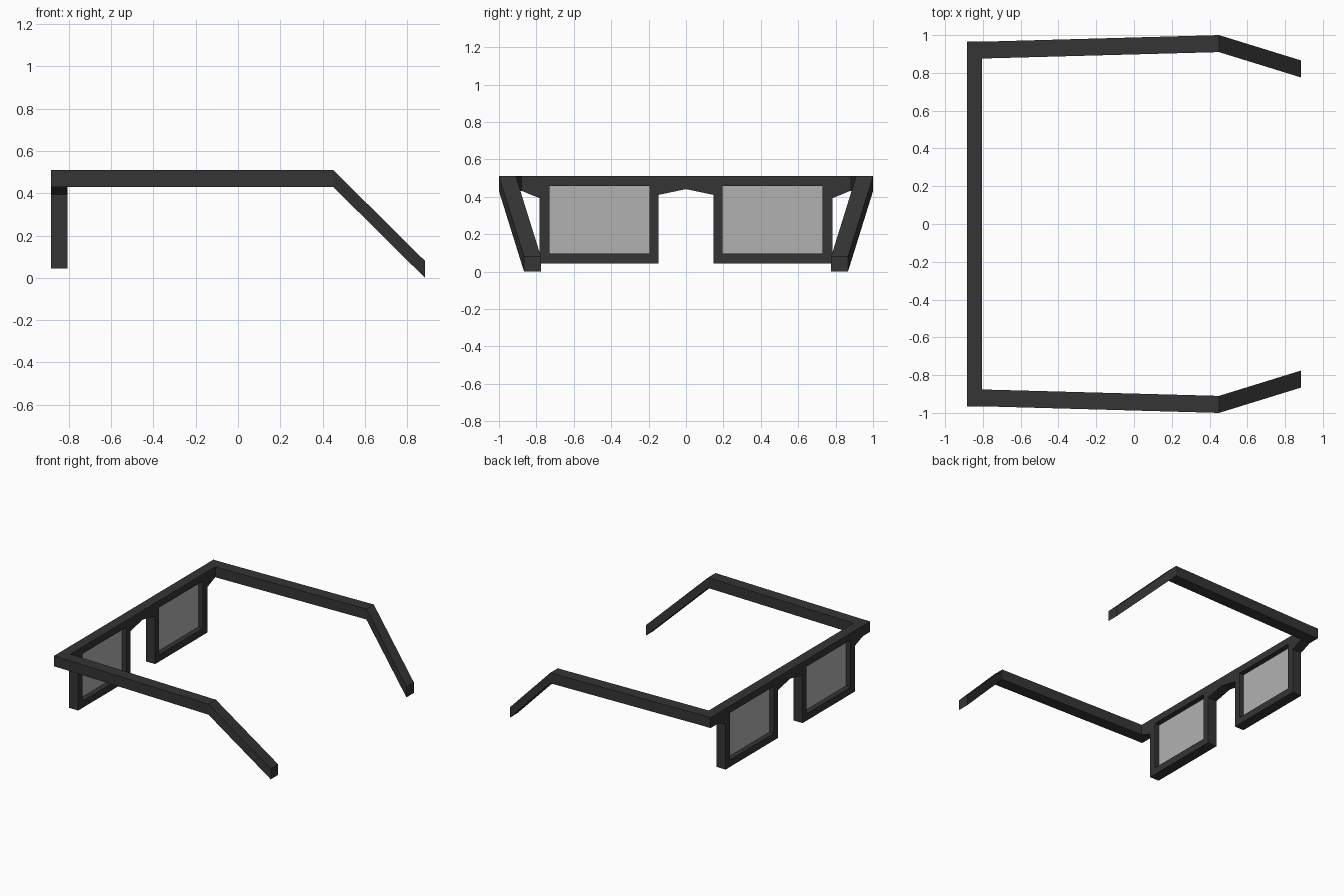
import bpy, bmesh
from math import radians

if "Cube" in bpy.data.objects:
    bpy.data.objects.remove(bpy.data.objects["Cube"])

FRONT, BACK = -0.884, -0.806      # front frame depth range
MID = (FRONT + BACK) / 2
TOP, UNDER = 0.51, 0.43           # top bar heights


def material(name, rgba):
    m = bpy.data.materials.new(name)
    m.diffuse_color = rgba
    m.use_nodes = True
    m.node_tree.nodes["Principled BSDF"].inputs["Base Color"].default_value = m.diffuse_color
    return m


dark = material("dark_plastic", (0.035, 0.035, 0.035, 1))
glass = material("grey_glass", (0.44, 0.44, 0.44, 1))


def mesh_object(name, verts, faces, mat):
    me = bpy.data.meshes.new(name)
    bm = bmesh.new()
    vs = [bm.verts.new(v) for v in verts]
    for f in faces:
        bm.faces.new([vs[i] for i in f])
    bmesh.ops.recalc_face_normals(bm, faces=bm.faces[:])
    bm.to_mesh(me)
    bm.free()
    me.materials.append(mat)
    ob = bpy.data.objects.new(name, me)
    bpy.context.collection.objects.link(ob)
    return ob


# Front frame: one outline with two lens openings, extruded along x
half = [(0.965, TOP), (0.965, UNDER), (0.875, UNDER), (0.783, 0.393),
        (0.783, 0.043), (0.148, 0.043), (0.148, 0.41)]
outline = half + [(0, 0.441)] + [(-y, z) for y, z in reversed(half)]
opening = [(0.196, 0.096), (0.73, 0.096), (0.73, 0.457), (0.196, 0.457)]

cu = bpy.data.curves.new("front_frame", 'CURVE')
cu.dimensions = '2D'
cu.fill_mode = 'BOTH'
cu.extrude = (BACK - FRONT) / 2
for loop in (outline, opening, [(-y, z) for y, z in opening]):
    sp = cu.splines.new('POLY')
    sp.points.add(len(loop) - 1)
    for p, (y, z) in zip(sp.points, loop):
        p.co = (y, z, 0, 1)
    sp.use_cyclic_u = True
cu.materials.append(dark)
frame = bpy.data.objects.new("front_frame", cu)
frame.location.x = MID
frame.rotation_euler = (radians(90), 0, radians(90))
bpy.context.collection.objects.link(frame)
bpy.context.view_layer.objects.active = frame
frame.select_set(True)
bpy.ops.object.convert(target='MESH')

# Weld the caps to the rim and shade flat
frame = bpy.context.view_layer.objects.active
bm = bmesh.new()
bm.from_mesh(frame.data)
bmesh.ops.remove_doubles(bm, verts=bm.verts[:], dist=0.0005)
bmesh.ops.recalc_face_normals(bm, faces=bm.faces[:])
for f in bm.faces:
    f.smooth = False
for e in bm.edges:
    e.smooth = True
bm.to_mesh(frame.data)
bm.free()

# Temple arm sections: x, inner y, outer y, bottom z, top z
sections = [(BACK, 0.876, 0.965, UNDER, TOP),
            (0.45, 0.91, 1.0, UNDER, TOP),
            (0.884, 0.776, 0.866, 0.0, 0.08)]

for side, s in (("left", -1), ("right", 1)):
    # Temple arm with bent ear piece
    verts = []
    for x, yi, yo, zb, zt in sections:
        verts += [(x, s * yi, zb), (x, s * yo, zb), (x, s * yo, zt), (x, s * yi, zt)]
    faces = [(0, 1, 2, 3), (8, 9, 10, 11)]
    for k in (0, 4):
        for i in range(4):
            j = (i + 1) % 4
            faces.append((k + i, k + j, k + 4 + j, k + 4 + i))
    mesh_object("temple_arm_" + side, verts, faces, dark)
    # Lens pane set in the middle of the frame depth
    mesh_object("lens_" + side, [(MID, s * y, z) for y, z in opening], [(0, 1, 2, 3)], glass)
